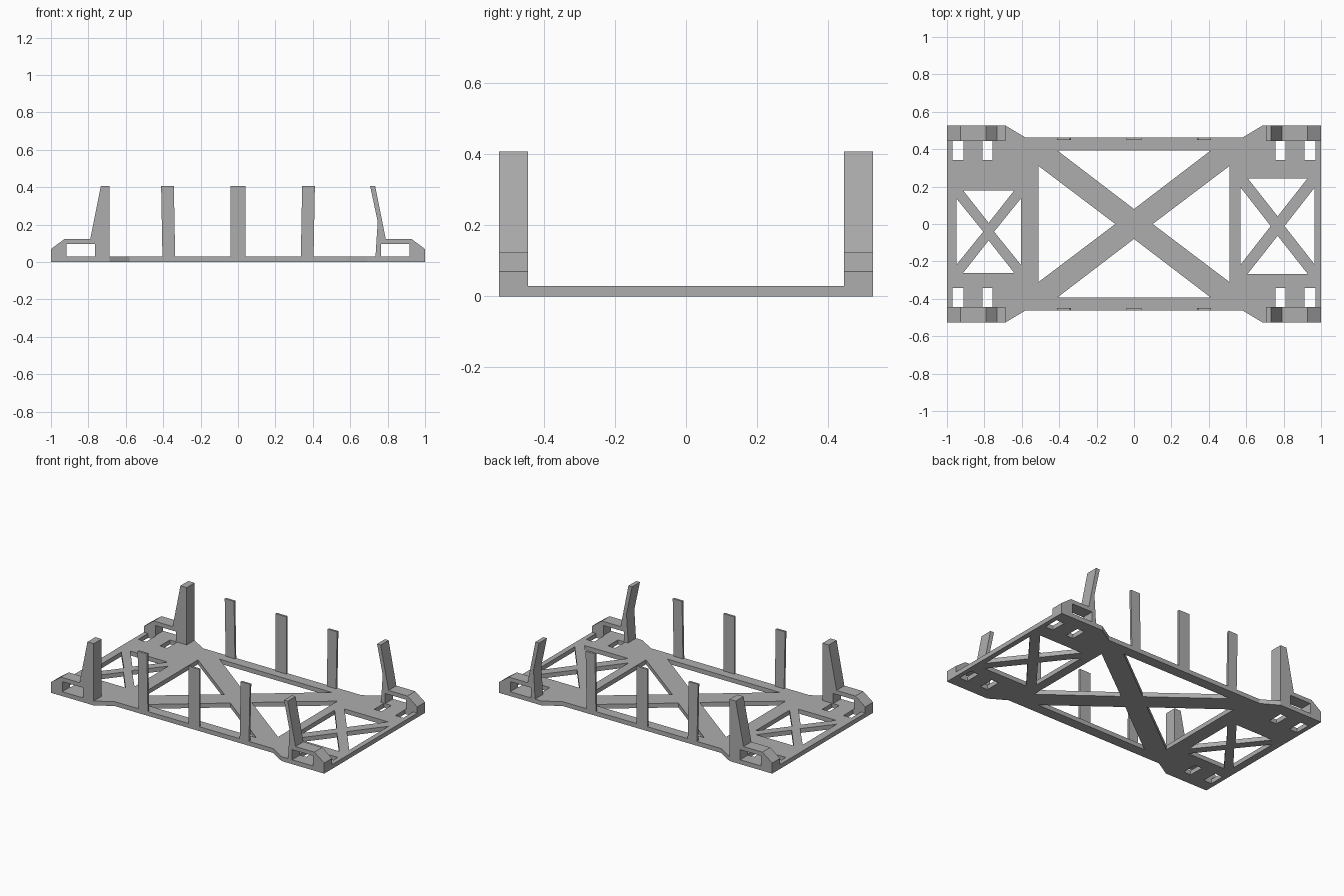
import bpy, bmesh
from mathutils import Vector

cube = bpy.data.objects.get("Cube")
if cube:
    bpy.data.objects.remove(cube, do_unlink=True)

grey = bpy.data.materials.new("plain grey")
grey.use_nodes = True
colour = (0.42, 0.42, 0.42, 1)
grey.diffuse_color = colour
grey.node_tree.nodes["Principled BSDF"].inputs["Base Color"].default_value = colour

THICK = 0.029   # base plate thickness
TOP = 0.408     # height of all posts
DEPTH = 0.527   # half depth at the corners
WAIST = 0.462   # half depth along the middle
INNER = 0.445   # inner face of the corner brackets


def prism(name, loops, place, push):
    """Fill an outline (further loops are holes) and extrude it along push."""
    bm = bmesh.new()
    for loop in loops:
        verts = [bm.verts.new(place(*p)) for p in loop]
        for a, b in zip(verts, verts[1:] + verts[:1]):
            bm.edges.new((a, b))
    push = Vector(push)
    bmesh.ops.triangle_fill(bm, use_beauty=True, edges=bm.edges[:],
                            normal=push.normalized())
    ext = bmesh.ops.extrude_face_region(bm, geom=bm.faces[:], use_keep_orig=True)
    moved = [g for g in ext["geom"] if isinstance(g, bmesh.types.BMVert)]
    bmesh.ops.translate(bm, verts=moved, vec=push)
    bmesh.ops.recalc_face_normals(bm, faces=bm.faces[:])
    mesh = bpy.data.meshes.new(name)
    bm.to_mesh(mesh)
    bm.free()
    mesh.materials.append(grey)
    obj = bpy.data.objects.new(name, mesh)
    bpy.context.collection.objects.link(obj)
    return obj


def rect(x0, x1, y0, y1):
    return [(x0, y0), (x1, y0), (x1, y1), (x0, y1)]


def brace_holes(cx, cy, hx, hy, w, h, gx, gy):
    """Four triangular openings that leave an X-shaped brace."""
    holes = []
    for s in (-1, 1):
        holes.append([(cx - w, cy + s * hy), (cx + w, cy + s * hy), (cx, cy + s * gy)])
        holes.append([(cx + s * hx, cy - h), (cx + s * hx, cy + h), (cx + s * gx, cy)])
    return holes


# Base plate: wide corners, narrow waist, three X braces and strap slots
half = [(-1, -DEPTH), (-0.688, -DEPTH), (-0.58, -WAIST),
        (0.58, -WAIST), (0.688, -DEPTH), (1, -DEPTH)]
outline = half + [(x, -y) for x, y in reversed(half)]
holes = (brace_holes(0, 0, 0.51, 0.393, 0.41, 0.31, 0.1, 0.08)
         + brace_holes(-0.777, -0.041, 0.173, 0.221, 0.137, 0.178, 0.029, 0.047)
         + brace_holes(0.768, -0.011, 0.198, 0.255, 0.16, 0.206, 0.037, 0.052))
for sx in (-1, 1):
    for sy in (-1, 1):
        for a, b in ((0.757, 0.81), (0.912, 0.97)):
            holes.append(rect(sx * a, sx * b, sy * 0.342, sy * INNER))
prism("base_plate", [outline] + holes, lambda x, y: (x, y, 0), (0, 0, THICK))

# Corner brackets: strap loop and post in one profile, per end
foot = [(0.765, THICK), (0.765, 0.096), (0.917, 0.096), (0.917, THICK),
        (1, THICK), (1, 0.07), (0.928, 0.123), (0.79, 0.123), (0.733, TOP)]
straight_post = [(0.687, TOP), (0.687, THICK)]
bent_post = [(0.706, TOP), (0.747, 0.216), (0.735, THICK)]
for end, sx, post in (("right", -1, straight_post), ("left", 1, bent_post)):
    profile = [(sx * x, z) for x, z in foot + post]
    for side, y in (("front", -DEPTH), ("back", INNER)):
        prism(f"{side}_{end}_bracket", [profile],
              lambda x, z: (x, y, z), (0, DEPTH - INNER, 0))

# Thin side posts, the outer ones leaning slightly outward
for label, x, lean in (("right", -0.37, -0.007), ("middle", 0, 0), ("left", 0.37, 0.007)):
    w = 0.04 if lean == 0 else 0.034
    profile = [(x - w, THICK), (x + w, THICK),
               (x + lean + w, TOP), (x + lean - w, TOP)]
    for side, y in (("front", -WAIST), ("back", WAIST - 0.014)):
        prism(f"{side}_{label}_post", [profile],
              lambda px, z: (px, y, z), (0, 0.014, 0))
